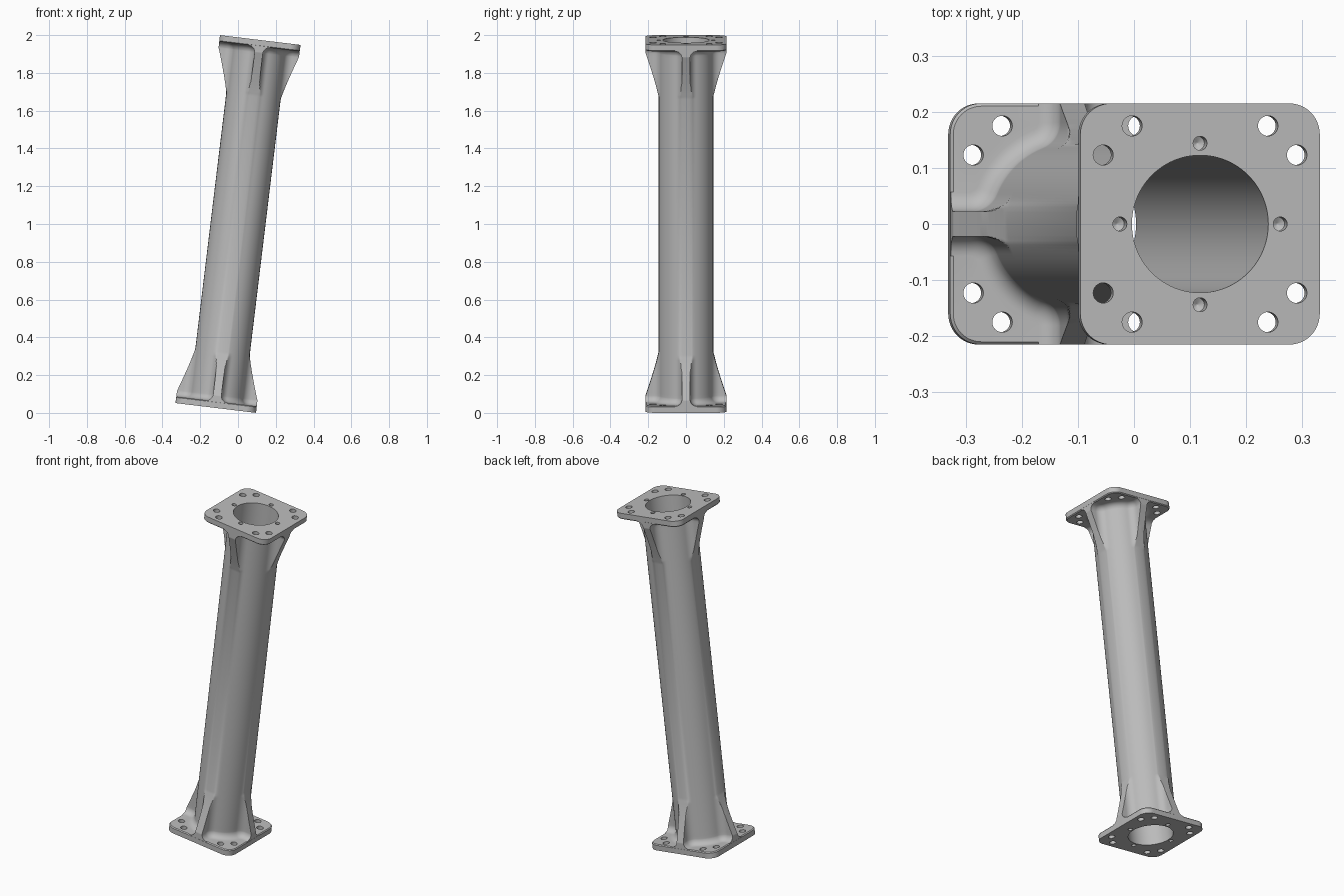
import bpy
import bmesh
from math import sin, cos, pi, atan2, sqrt, radians
from mathutils import Matrix

LENGTH, TILT = 1.962, radians(6.9)
HALF, PLATE, CORNER = 0.215, 0.035, 0.055      # square end plates
TUBE, BORE = 0.145, 0.1225                     # tube radii
RIB, BLEND, FILLET = 0.022, 0.05, 0.035        # rib half width, side and foot fillets
RIB_TOP, RIB_END = 0.065, 0.3

cube = bpy.data.objects.get("Cube")
if cube:
    bpy.data.objects.remove(cube, do_unlink=True)

grey = bpy.data.materials.new("cast_grey")
grey.use_nodes = True
colour = (0.5, 0.5, 0.5, 1)
grey.diffuse_color = colour
grey.node_tree.nodes["Principled BSDF"].inputs["Base Color"].default_value = colour


def loft(name, rings):
    """Closed solid through rings of equal point count."""
    bm = bmesh.new()
    rows = [[bm.verts.new(p) for p in ring] for ring in rings]
    n = len(rows[0])
    for a, b in zip(rows, rows[1:]):
        for i in range(n):
            j = (i + 1) % n
            bm.faces.new((a[i], a[j], b[j], b[i]))
    bm.faces.new(rows[0][::-1])
    bm.faces.new(rows[-1])
    bmesh.ops.remove_doubles(bm, verts=bm.verts, dist=1e-5)
    bmesh.ops.recalc_face_normals(bm, faces=bm.faces)
    mesh = bpy.data.meshes.new(name)
    bm.to_mesh(mesh)
    bm.free()
    mesh.materials.append(grey)
    obj = bpy.data.objects.new(name, mesh)
    bpy.context.collection.objects.link(obj)
    return obj


def circle(x, y, r, z, n):
    return [(x + r * cos(2 * pi * i / n), y + r * sin(2 * pi * i / n), z) for i in range(n)]


def rib_reach(h):
    """Distance from the axis to the outer edge of a rib at height h."""
    t = min(max((h - RIB_TOP) / (RIB_END - RIB_TOP), 0), 1)
    return TUBE + (HALF - 0.0005 - TUBE) * (1 - t) ** 1.15


def section(h, z):
    """Outline of tube and four ribs at height h above the plate's outer face."""
    t = min(max(h - PLATE, 0), FILLET)
    d = FILLET - sqrt(FILLET ** 2 - (FILLET - t) ** 2)
    r, w, f, reach = TUBE + d, RIB + d, BLEND - d, rib_reach(h)
    cx, cy = sqrt((r + f) ** 2 - (w + f) ** 2), w + f
    touch = atan2(cy, cx)
    octant = [(reach, 0), (reach, w)]
    for i in range(11):                        # fillet from rib side to tube
        a = -pi / 2 - (pi / 2 - touch) * i / 10
        octant.append((min(cx + f * cos(a), reach), cy + f * sin(a)))
    for i in range(1, 7):                      # tube wall up to the diagonal
        a = touch + (pi / 4 - touch) * i / 6
        octant.append((r * cos(a), r * sin(a)))
    if h >= RIB_END:
        octant = [(x * r / sqrt(x * x + y * y), y * r / sqrt(x * x + y * y)) for x, y in octant]
    quarter = octant + [(y, x) for x, y in octant[-2:0:-1]]
    ring = []
    for k in range(4):
        c, s = round(cos(k * pi / 2)), round(sin(k * pi / 2))
        ring += [(c * x - s * y, s * x + c * y, z) for x, y in quarter]
    return ring


def plate_ring(inset, z):
    ring, r, c = [], CORNER - inset, HALF - CORNER
    for k in range(4):
        sx, sy = ((1, 1), (-1, 1), (-1, -1), (1, -1))[k]
        for i in range(13):
            a = (k + i / 12) * pi / 2
            ring.append((sx * c + r * cos(a), sy * c + r * sin(a), z))
    return ring


# Tube with flaring ribs at both ends
heights = [0.015] + [PLATE + FILLET * (1 - cos(pi / 2 * i / 8)) for i in range(9)]
heights.insert(-1, RIB_TOP)
heights = sorted(heights) + [0.07 + (RIB_END - 0.07) * i / 16 for i in range(1, 17)]
rings = [section(h, h - LENGTH / 2) for h in heights]
rings += [section(h, LENGTH / 2 - h) for h in reversed(heights)]
strut = loft("tube_strut", rings)

# Plates and drilled holes, the same at each end
joins, cuts = [], []
bolts = [(sx * x, sy * y) for x, y in ((0.122, 0.175), (0.174, 0.123))
         for sx in (1, -1) for sy in (1, -1)]
pins = [(0.144 * round(cos(k * pi / 2)), 0.144 * round(sin(k * pi / 2))) for k in range(4)]
for side, end in ((-1, "bottom"), (1, "top")):
    def level(h):
        return side * (LENGTH / 2 - h)

    joins.append(loft(end + "_plate", [plate_ring(0, level(0)), plate_ring(0, level(PLATE - 0.005)),
                                       plate_ring(0.005, level(PLATE))]))
    for x, y in bolts:
        cuts.append(loft("bolt_hole", [circle(x, y, 0.018, level(h), 32) for h in (-0.02, 0.06)]))
    for x, y in pins:
        cuts.append(loft("pin_hole", [circle(x, y, r, level(h), 24)
                                      for r, h in ((0.0125, -0.02), (0.0125, 0.04), (0.001, 0.047))]))
cuts.append(loft("bore", [circle(0, 0, BORE, z, 96) for z in (-1.1, 1.1)]))

# Combine into one casting
bpy.context.view_layer.objects.active = strut
for operation, helpers in (("UNION", joins), ("DIFFERENCE", cuts)):
    for helper in helpers:
        helper.hide_render = True
        mod = strut.modifiers.new("combine", "BOOLEAN")
        mod.operation, mod.solver, mod.object = operation, "EXACT", helper
        bpy.ops.object.modifier_apply(modifier=mod.name)
        bpy.data.objects.remove(helper, do_unlink=True)

# Lean the strut and shade it
strut.data.transform(Matrix.Translation((0, 0, 1)) @ Matrix.Rotation(TILT, 4, "Y"))
bpy.ops.object.select_all(action="DESELECT")
strut.select_set(True)
bpy.ops.object.shade_smooth_by_angle(angle=radians(30))
